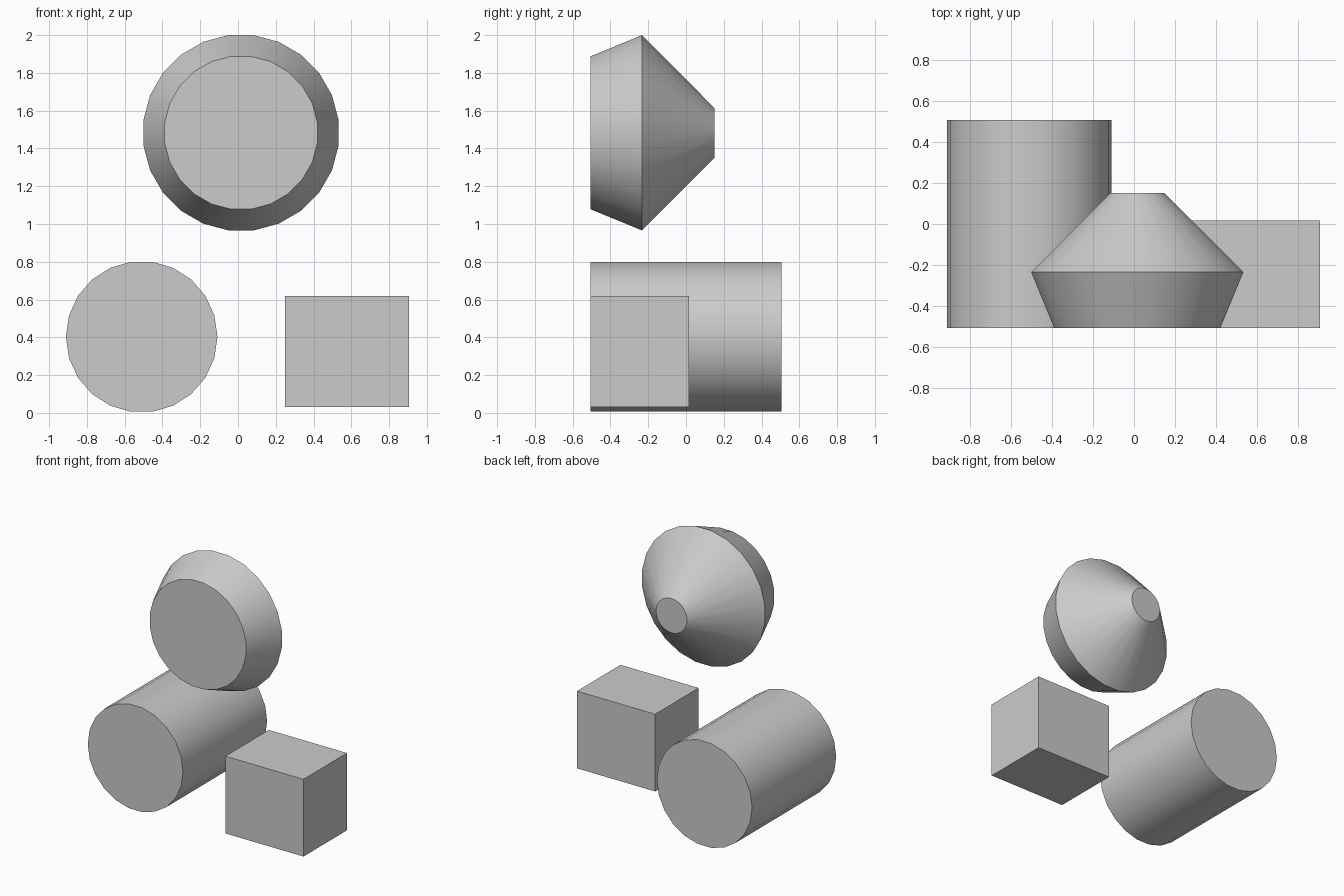
import bpy, bmesh
from math import cos, sin, pi, radians

if "Cube" in bpy.data.objects:
    bpy.data.objects.remove(bpy.data.objects["Cube"])


def turned(name, cx, cz, profile, sides, phase=0.0):
    """Closed solid turned about a front-to-back axis; profile = (y, radius)."""
    bm = bmesh.new()
    rings = [[bm.verts.new((cx + r * cos(phase + 2 * pi * i / sides), y,
                            cz + r * sin(phase + 2 * pi * i / sides)))
              for i in range(sides)] for y, r in profile]
    for a, b in zip(rings, rings[1:]):
        for i in range(sides):
            j = (i + 1) % sides
            bm.faces.new((a[i], a[j], b[j], b[i]))
    bm.faces.new(rings[0])
    bm.faces.new(rings[-1])
    bmesh.ops.recalc_face_normals(bm, faces=bm.faces)
    mesh = bpy.data.meshes.new(name)
    bm.to_mesh(mesh)
    bm.free()
    obj = bpy.data.objects.new(name, mesh)
    bpy.context.collection.objects.link(obj)
    bpy.ops.object.select_all(action='DESELECT')
    obj.select_set(True)
    bpy.context.view_layer.objects.active = obj
    bpy.ops.object.shade_smooth_by_angle(angle=radians(30))


# Lying cylinder
turned("cylinder", -0.51, 0.403, [(-0.506, 0.401), (0.506, 0.401)], 22)

# Double cone: short flared front, long tapering back
turned("double_cone", 0.016, 1.483,
       [(-0.506, 0.408), (-0.234, 0.521), (0.152, 0.131)], 24, pi / 24)

# Box
bpy.ops.mesh.primitive_cube_add(size=1, location=(0.577, -0.2445, 0.325))
box = bpy.context.object
box.name = "box"
box.scale = (0.658, 0.523, 0.588)
